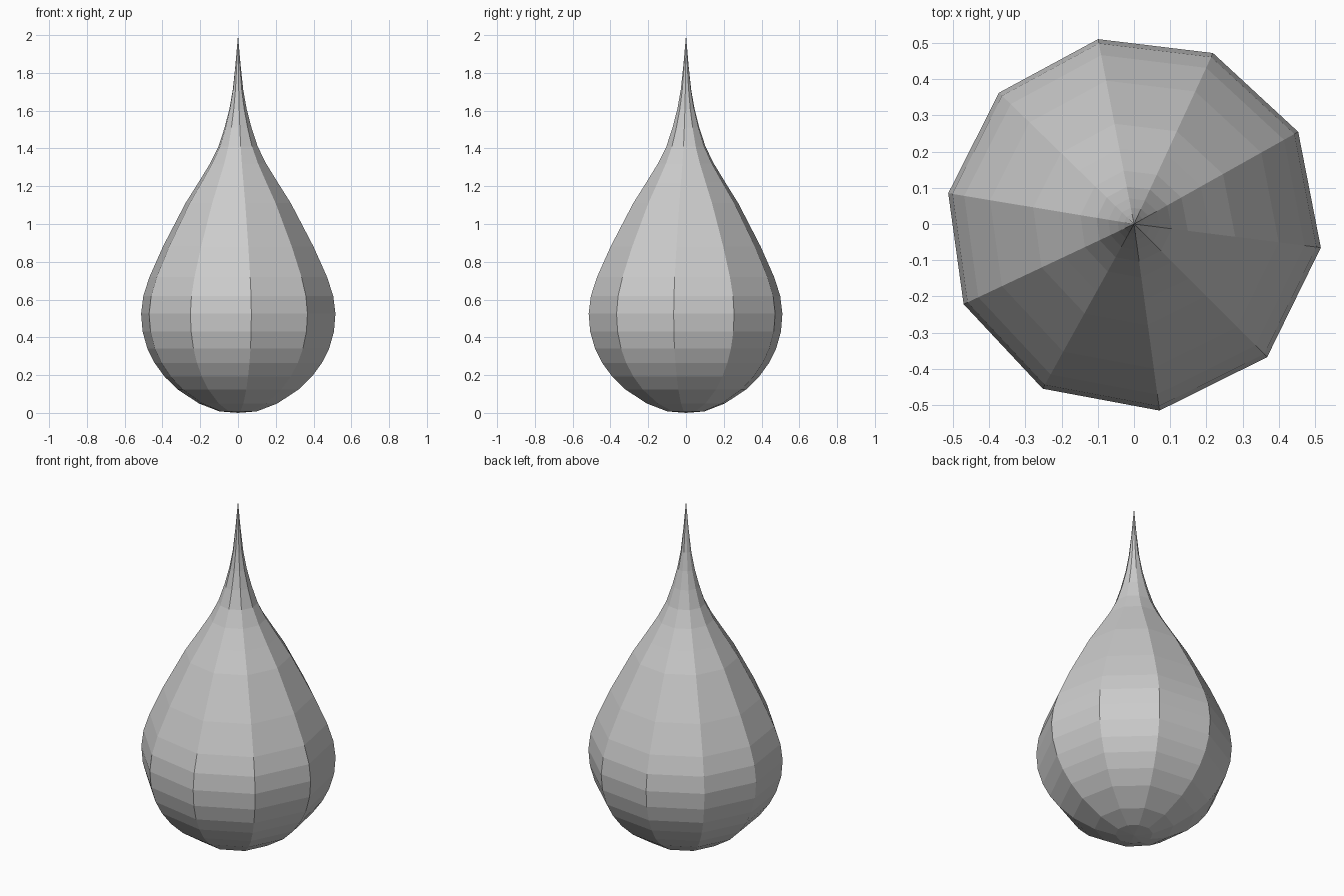
import bpy, bmesh
from math import cos, sin, radians

if "Cube" in bpy.data.objects:
    bpy.data.objects.remove(bpy.data.objects["Cube"])

# Slightly uneven ten-sided plan (angles of the vertical edges)
angles = [-7.2, 29.3, 65.2, 101, 135.8, 170.6, 205.2, 241, 277.8, 315]

# Drop profile: (radius, height) from the rounded base to the thin neck
profile = [(0.10, 0.008), (0.21, 0.05), (0.325, 0.125), (0.395, 0.193),
           (0.448, 0.265), (0.486, 0.34), (0.512, 0.43), (0.52, 0.525),
           (0.508, 0.62), (0.475, 0.72), (0.403, 0.88), (0.282, 1.11),
           (0.212, 1.22), (0.15, 1.32), (0.105, 1.41), (0.072, 1.51),
           (0.046, 1.61), (0.028, 1.71), (0.014, 1.84)]

# Faceted drop body
bm = bmesh.new()
rings = [[bm.verts.new((r * cos(radians(a)), r * sin(radians(a)), z)) for a in angles]
         for r, z in profile]
n = len(angles)
for low, high in zip(rings, rings[1:]):
    for i in range(n):
        j = (i + 1) % n
        bm.faces.new((low[i], low[j], high[j], high[i]))

# Close the base and the pointed tip
base = bm.verts.new((0, 0, 0))
tip = bm.verts.new((0, 0, 2))
for i in range(n):
    j = (i + 1) % n
    bm.faces.new((base, rings[0][j], rings[0][i]))
    bm.faces.new((rings[-1][i], rings[-1][j], tip))
bmesh.ops.recalc_face_normals(bm, faces=bm.faces)

mesh = bpy.data.meshes.new("water_drop")
bm.to_mesh(mesh)
bm.free()
drop = bpy.data.objects.new("water_drop", mesh)
bpy.context.collection.objects.link(drop)
